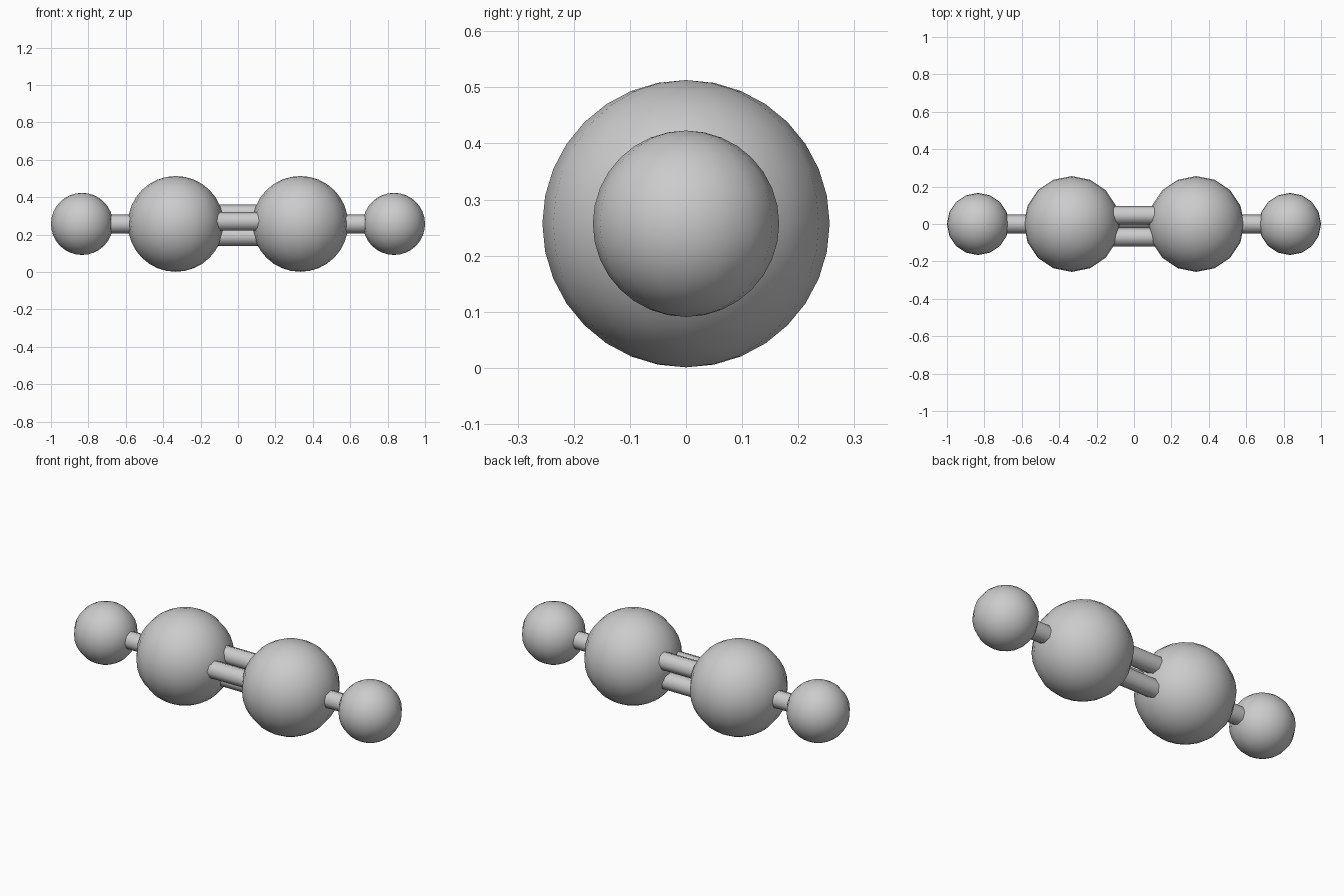
import bpy
from math import cos, sin, radians, pi
from mathutils import Vector, Matrix

cube = bpy.data.objects.get("Cube")
if cube:
    bpy.data.objects.remove(cube, do_unlink=True)

AXIS_Z = 0.257
INNER_X, INNER_R = 0.333, 0.256
OUTER_X, OUTER_R = 0.834, 0.166
BOND_R = 0.05
SPREAD = 0.071


def ball(name, x, radius):
    bpy.ops.mesh.primitive_uv_sphere_add(
        segments=16, ring_count=16, radius=radius, location=(x, 0, AXIS_Z))
    obj = bpy.context.object
    obj.name = name
    bpy.ops.object.shade_smooth()


def rod(name, x_start, x_end, y=0.0, z=0.0):
    """Half of a bond, running along x from a ball to the seam."""
    start = Vector((x_start, y, AXIS_Z + z))
    end = Vector((x_end, y, AXIS_Z + z))
    bpy.ops.mesh.primitive_cylinder_add(
        vertices=8, radius=BOND_R, depth=(end - start).length,
        location=(start + end) / 2,
        rotation=(0, pi / 2 if x_end > x_start else -pi / 2, 0))
    obj = bpy.context.object
    obj.name = name
    bpy.ops.object.shade_smooth_by_angle(angle=radians(50))


# The seam divides each outer bond in proportion to the ball sizes
share = INNER_R / (INNER_R + OUTER_R)
seam_x = INNER_X + (OUTER_X - INNER_X) * share

for side, s in (("left", 1), ("right", -1)):
    # Large inner ball and small end ball
    ball(f"inner_ball_{side}", s * INNER_X, INNER_R)
    ball(f"end_ball_{side}", s * OUTER_X, OUTER_R)

    # Single bond in two halves
    rod(f"single_bond_inner_{side}", s * INNER_X, s * seam_x)
    rod(f"single_bond_outer_{side}", s * OUTER_X, s * seam_x)

    # Triple bond halves, spaced evenly around the axis
    for i in range(3):
        a = radians(49 + 120 * i)
        rod(f"triple_bond_{i + 1}_{side}", s * INNER_X, 0,
            SPREAD * cos(a), SPREAD * sin(a))
